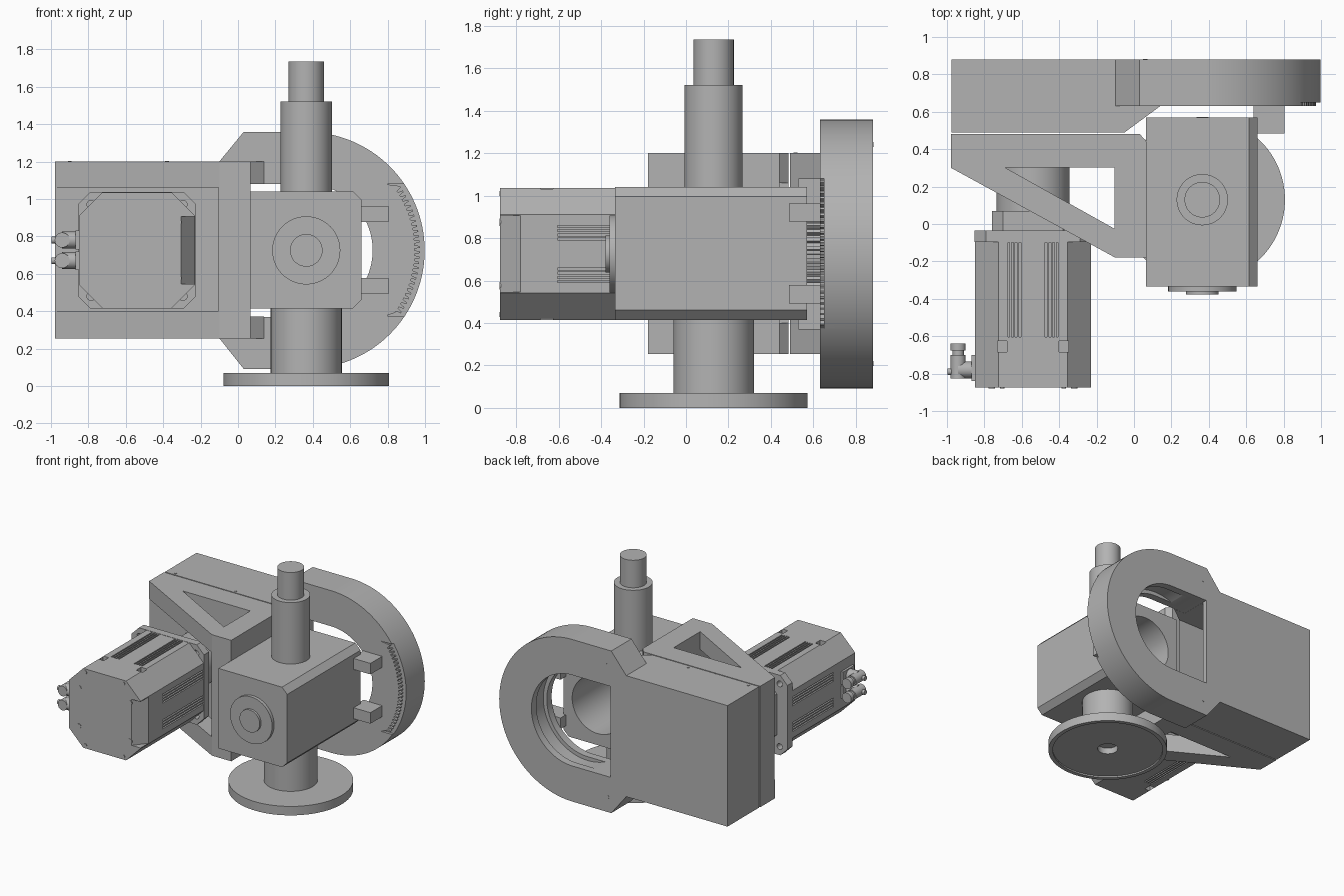
import bpy, bmesh, math
from mathutils import Vector

cube = bpy.data.objects.get("Cube")
if cube:
    bpy.data.objects.remove(cube, do_unlink=True)

grey = bpy.data.materials.new("machine grey")
grey.use_nodes = True
grey.diffuse_color = (0.45, 0.45, 0.45, 1)
grey.node_tree.nodes["Principled BSDF"].inputs["Base Color"].default_value = grey.diffuse_color


def prism(name, pts, axis, a, b):
    """Extrude a closed 2D outline along one axis from a to b."""
    place = {"x": lambda p, t: (t, p[0], p[1]),
             "y": lambda p, t: (p[0], t, p[1]),
             "z": lambda p, t: (p[0], p[1], t)}[axis]
    bm = bmesh.new()
    low = [bm.verts.new(place(p, a)) for p in pts]
    high = [bm.verts.new(place(p, b)) for p in pts]
    bm.faces.new(low)
    bm.faces.new(high)
    for i in range(len(pts)):
        j = (i + 1) % len(pts)
        bm.faces.new((low[i], low[j], high[j], high[i]))
    bmesh.ops.recalc_face_normals(bm, faces=bm.faces)
    mesh = bpy.data.meshes.new(name)
    bm.to_mesh(mesh)
    bm.free()
    mesh.materials.append(grey)
    ob = bpy.data.objects.new(name, mesh)
    bpy.context.collection.objects.link(ob)
    return ob


def arc(cx, cy, r, start, end, n):
    return [(cx + r * math.cos(math.radians(start + (end - start) * i / n)),
             cy + r * math.sin(math.radians(start + (end - start) * i / n))) for i in range(n + 1)]


def cyl(name, axis, cx, cy, r, a, b, n=64):
    return smooth(prism(name, arc(cx, cy, r, 0, 360, n)[:-1], axis, a, b))


def box(name, x0, x1, y0, y1, z0, z1):
    return prism(name, [(x0, y0), (x1, y0), (x1, y1), (x0, y1)], "z", z0, z1)


def smooth(ob):
    bpy.ops.object.select_all(action="DESELECT")
    ob.select_set(True)
    bpy.context.view_layer.objects.active = ob
    bpy.ops.object.shade_smooth_by_angle(angle=math.radians(25))
    return ob


def cut(ob, *cutters):
    """Subtract the cutters and delete them."""
    for c in cutters:
        mod = ob.modifiers.new("cut", "BOOLEAN")
        mod.operation = "DIFFERENCE"
        mod.solver = "EXACT"
        mod.object = c
        bpy.context.view_layer.objects.active = ob
        bpy.ops.object.modifier_apply(modifier=mod.name)
        bpy.data.objects.remove(c, do_unlink=True)
    return smooth(ob)


def octagon(cx, cz, half, flat):
    return [(cx + sx * p, cz + sz * q) for sx, sz, p, q in
            ((1, -1, half, flat), (1, 1, half, flat), (1, 1, flat, half), (-1, 1, flat, half),
             (-1, 1, half, flat), (-1, -1, half, flat), (-1, -1, flat, half), (1, -1, flat, half))]


CX, CY, CZ = 0.365, 0.13, 0.725     # column axis and drive height
MX = -0.54                          # motor axis

# Base flange and column
flange = cyl("base_flange", "z", CX, CY, 0.442, 0, 0.07, 96)
cut(flange, cyl("rim_recess", "z", CX, CY, 0.41, -0.1, 0.012, 96),
    cyl("centre_hole", "z", CX, CY, 0.075, -0.1, 0.06))
cyl("lower_column", "z", CX, CY, 0.19, 0.065, 0.45)
cyl("upper_sleeve", "z", CX, CY, 0.137, 1.0, 1.52)
cyl("screw_shaft", "z", CX, CY, 0.095, 1.5, 1.735)

# Gearbox with chamfered outer edges and a bore at the back
gearbox = prism("gearbox", [(0.065, 0.415), (0.615, 0.415), (0.66, 0.46), (0.66, 0.995),
                            (0.615, 1.04), (0.065, 1.04)], "y", -0.335, 0.57)
cut(gearbox, cyl("bore", "y", CX, CZ, 0.22, 0.0, 0.7))
cyl("front_cover", "y", CX, CZ, 0.182, -0.36, -0.33)
cyl("front_cover_boss", "y", CX, CZ, 0.087, -0.378, -0.35)
for z in (0.535, 0.92):
    box("mounting_tab", 0.64, 0.805, 0.485, 0.635, z - 0.043, z + 0.043)

# Belt housing: round end, with a round-ended slot and a cavity
outline = arc(CX, CZ, 0.633, -90, 90, 64) + [(0.03, 1.358), (-0.1, 1.2), (-0.1, 0.255), (0.03, 0.092)]
round_end = prism("belt_housing_round_end", outline, "y", 0.63, 0.88)
slot = arc(CX, CZ, 0.355, -90, 90, 48) + [(0.035, CZ + 0.355), (0.035, CZ - 0.355)]


def cavity():
    return box("cavity", -0.9, CX, 0.53, 0.84, 0.371, 1.079)


cut(round_end, prism("slot", slot, "y", 0.5, 1.0), cavity(),
    cyl("inner_groove", "y", CX, CZ, 0.385, 0.69, 0.82, 96),
    box("edge_recess", 0.8, 1.1, 0.5, 0.65, 0.375, 1.08))
box_end = prism("belt_housing_box_end", [(-0.975, 0.49), (-0.05, 0.49), (0.14, 0.63), (-0.1, 0.63),
                                         (-0.1, 0.88), (-0.975, 0.88)], "z", 0.255, 1.2)
cut(box_end, cavity())

# Toothed sector on the rim, and the motor pulley
teeth = []
for i in range(26):
    a = -35 + i * 70 / 26
    for step, r in ((0, 0.58), (0.9, 0.58), (1.3, 0.607), (2.2, 0.607)):
        t = math.radians(a + step)
        teeth.append((CX + r * math.cos(t), CZ + r * math.sin(t)))
teeth = [p for p in teeth if p[0] > 0.81 and abs(p[1] - CZ) < 0.35]
prism("toothed_sector", [(0.8, 0.378)] + teeth + [(0.8, 1.077)], "y", 0.63, 0.655)
pulley = []
for i in range(30):
    for step, r in ((0, 0.18), (5, 0.18), (6, 0.2), (11, 0.2)):
        t = math.radians(12 * i + step)
        pulley.append((MX + r * math.cos(t), CZ + r * math.sin(t)))
prism("motor_pulley", pulley, "y", 0.5, 0.82)

# Bracket: two triangular slabs, back plate and side wall
slab = [(-0.978, 0.482), (-0.978, 0.30), (-0.1, -0.18), (0.067, -0.18), (0.067, 0.44), (0.03, 0.482)]
for name, z0, z1 in (("bracket_bottom", 0.255, 0.4), ("bracket_top", 1.06, 1.2)):
    cut(prism(name, slab, "z", z0, z1),
        prism("window", [(-0.69, 0.302), (-0.105, -0.025), (-0.105, 0.302)], "z", z0 - 0.1, z1 + 0.1))
box("bracket_back_plate", -0.978, 0.03, 0.302, 0.482, 0.4, 1.06)
box("bracket_side_wall", -0.105, 0.067, -0.18, 0.44, 0.4, 1.06)

# Motor mount
cyl("motor_spacer", "y", MX, CZ, 0.195, 0.06, 0.31)
prism("motor_adapter", octagon(MX, CZ, 0.22, 0.16), "y", -0.035, 0.07)
ears = prism("motor_flange", octagon(MX, CZ, 0.312, 0.25), "y", -0.095, -0.035)
cut(ears, *[cyl("ear_hole", "y", MX + sx * 0.245, CZ + sz * 0.245, 0.023, -0.2, 0.1, 20)
            for sx in (-1, 1) for sz in (-1, 1)])

# Motor body with cooling grooves on all four sides
motor = prism("motor_body", octagon(MX, CZ, 0.31, 0.185), "y", -0.875, -0.09)
cutters = [prism("cap_bevel", [(-0.31, -0.88), (-0.2, -0.88), (-0.2, -0.74)], "z", 0.545, 0.905)]
for side in (-1, 1):
    for group in (-0.1, 0.1):
        for k in range(4):
            c = group + (k - 1.5) * 0.02
            s0, s1 = sorted((side * 0.29, side * 0.34))
            cutters.append(box("groove", MX + c - 0.005, MX + c + 0.005, -0.605, -0.1, CZ + s0, CZ + s1))
            cutters.append(box("groove", MX + s0, MX + s1, -0.605, -0.1, CZ + c - 0.005, CZ + c + 0.005))
    for c in (-0.165, 0.165):
        cutters.append(box("bolt_pocket", MX + c - 0.025, MX + c + 0.025, -0.685, -0.625,
                           CZ + side * 0.3 - 0.03, CZ + side * 0.3 + 0.03))
cut(motor, *cutters)
for sx in (-1, 1):
    for sz in (-1, 1):
        cyl("cap_screw", "y", MX + sx * 0.165, CZ + sz * 0.285, 0.012, -0.879, -0.87, 16)
        cyl("side_screw", "y", MX + sx * 0.22, CZ + sz * 0.15, 0.018, -0.879, -0.84, 16)

# Elbow plugs on the motor's side
for z in (0.67, 0.78):
    box("plug_base", -0.868, -0.845, -0.84, -0.7, z - 0.05, z + 0.05)
    cyl("plug_stem", "x", -0.78, z, 0.045, -0.94, -0.86, 32)
    cyl("plug_body", "y", -0.94, z, 0.04, -0.825, -0.70, 32)
    cyl("plug_neck", "y", -0.94, z, 0.03, -0.71, -0.67, 32)
    cyl("plug_collar", "y", -0.94, z, 0.04, -0.675, -0.64, 32)
    cyl("plug_tip", "x", -0.79, z, 0.018, -0.998, -0.93, 24)

# Small screws on the housing's back and top
for x, z in ((0.06, 1.24), (0.06, 0.21)):
    cyl("back_screw", "y", x, z, 0.012, 0.875, 0.882, 16)
for x in (-0.9, -0.38):
    cyl("top_screw", "z", x, 0.515, 0.01, 1.195, 1.203, 16)
